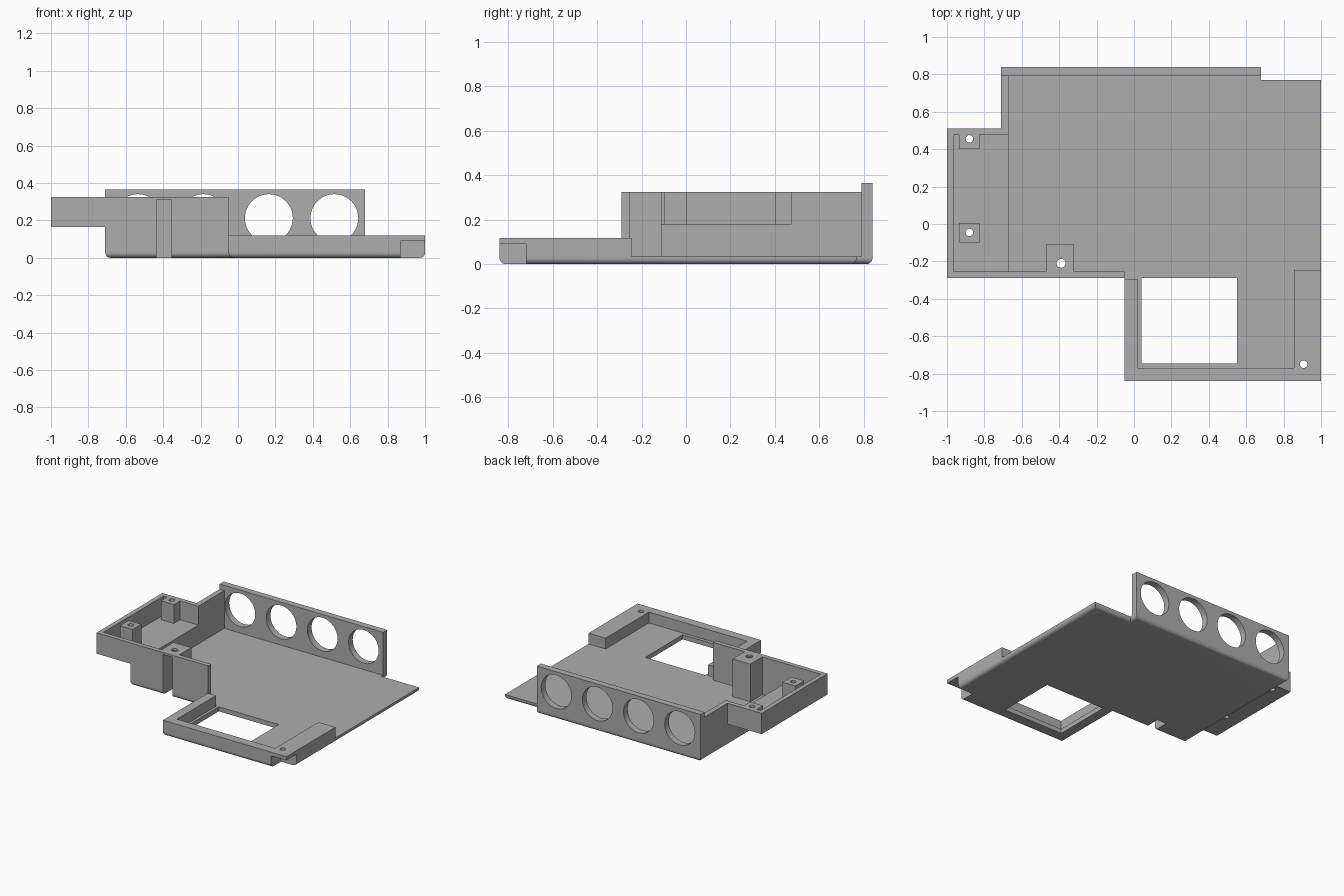
import bpy, bmesh, math
from mathutils import Matrix, Vector

default = bpy.data.objects.get("Cube")
if default:
    bpy.data.objects.remove(default, do_unlink=True)

gray = bpy.data.materials.new("plain gray")
gray.use_nodes = True
COLOR = (0.42, 0.42, 0.42, 1)
gray.diffuse_color = COLOR
gray.node_tree.nodes["Principled BSDF"].inputs["Base Color"].default_value = COLOR

FLOOR, TRAY, RIM, LOW = 0.035, 0.18, 0.325, 0.118


def add_object(name, bm):
    bmesh.ops.recalc_face_normals(bm, faces=bm.faces)
    mesh = bpy.data.meshes.new(name)
    bm.to_mesh(mesh)
    bm.free()
    mesh.materials.append(gray)
    obj = bpy.data.objects.new(name, mesh)
    bpy.context.collection.objects.link(obj)
    return obj


def prism(name, outline, z0, z1, round_bottom=0):
    """Extrude an xy outline from z0 to z1, optionally rounding the bottom rim."""
    bm = bmesh.new()
    face = bm.faces.new([bm.verts.new((x, y, z0)) for x, y in outline])
    rim = list(face.edges)
    top = bmesh.ops.extrude_face_region(bm, geom=[face], use_keep_orig=True)["geom"]
    bmesh.ops.translate(bm, vec=(0, 0, z1 - z0),
                        verts=[v for v in top if isinstance(v, bmesh.types.BMVert)])
    bmesh.ops.recalc_face_normals(bm, faces=bm.faces)
    if round_bottom:
        bmesh.ops.bevel(bm, geom=rim, offset=round_bottom, segments=5,
                        profile=0.5, affect='EDGES')
    return add_object(name, bm)


def box(name, x0, x1, y0, y1, z0, z1):
    return prism(name, [(x0, y0), (x1, y0), (x1, y1), (x0, y1)], z0, z1)


def cylinder(name, center, radius, depth, along_y=False):
    bm = bmesh.new()
    turn = Matrix.Rotation(math.pi / 2, 4, 'X') if along_y else Matrix()
    bmesh.ops.create_cone(bm, cap_ends=True, segments=48, radius1=radius, radius2=radius,
                          depth=depth, matrix=Matrix.Translation(Vector(center)) @ turn)
    return add_object(name, bm)


def cut(cutter, *parts):
    """Subtract the cutter from each part, then discard the cutter."""
    cutter.hide_render = True
    for part in parts:
        mod = part.modifiers.new("cut", 'BOOLEAN')
        mod.operation = 'DIFFERENCE'
        mod.solver = 'EXACT'
        mod.object = cutter
        bpy.context.view_layer.update()
        graph = bpy.context.evaluated_depsgraph_get()
        mesh = bpy.data.meshes.new_from_object(part.evaluated_get(graph))
        part.modifiers.clear()
        part.data = mesh
    bpy.data.objects.remove(cutter, do_unlink=True)


# Base plate with rounded lower edges
floor = prism("floor_plate", [(-0.71, -0.29), (-0.05, -0.29), (-0.05, -0.84), (1, -0.84),
                              (1, 0.77), (0.68, 0.77), (0.68, 0.84), (-0.71, 0.84)],
              0, FLOOR, round_bottom=0.027)

# Tall back wall
back = box("back_wall", -0.71, 0.68, 0.79, 0.84, FLOOR, 0.365)

# Lower and upper halves of the tall side and front walls, and the raised tray
lower = prism("lower_wall", [(-0.05, -0.29), (-0.71, -0.29), (-0.71, 0.79), (-0.67, 0.79),
                             (-0.67, -0.255), (-0.05, -0.255)], FLOOR, TRAY)
upper = prism("upper_wall", [(-0.05, -0.29), (-1, -0.29), (-1, 0.51), (-0.71, 0.51),
                             (-0.71, 0.79), (-0.67, 0.79), (-0.67, 0.475), (-0.965, 0.475),
                             (-0.965, -0.255), (-0.05, -0.255)], TRAY, RIM)
tray = box("tray_floor", -1, -0.71, -0.29, 0.51, 0.165, TRAY)

# Low frame around the window, with the wide block at the right
frame = prism("low_frame", [(-0.05, -0.84), (1, -0.84), (1, -0.245), (0.855, -0.245),
                            (0.855, -0.77), (0.02, -0.77), (0.02, -0.295), (-0.05, -0.295)],
              FLOOR, LOW)

# Screw posts
tall_post = box("tall_post", -0.47, -0.32, -0.255, -0.11, FLOOR, RIM)
front_post = box("tray_front_post", -0.935, -0.825, -0.1, 0.005, TRAY, RIM)
back_post = box("tray_back_post", -0.935, -0.825, 0.4, 0.475, TRAY, RIM)

# Window, screw access slot and corner recess
cut(box("window_cutter", 0.04, 0.55, -0.745, -0.29, -0.1, 0.1), floor)
cut(box("slot_cutter", -0.435, -0.355, -0.4, -0.17, -0.1, 0.31),
    floor, lower, upper, tall_post)
cut(box("recess_cutter", 0.87, 1.1, -0.95, -0.72, -0.1, 0.09), floor, frame)

# Four round ports in the back wall
for i in range(4):
    cut(cylinder("port_cutter", (-0.535 + 0.35 * i, 0.815, 0.212), 0.128, 0.2, True), back)

# Screw holes
for x, y, radius, parts in ((-0.88, -0.045, 0.02, (front_post, tray)),
                            (-0.88, 0.455, 0.02, (back_post, tray)),
                            (-0.39, -0.21, 0.024, (tall_post,)),
                            (0.907, -0.75, 0.02, (frame,))):
    cut(cylinder("hole_cutter", (x, y, 0.2), radius, 0.6), *parts)

# Smooth curved surfaces, sharp corners
for obj in (floor, back, lower, upper, tray, frame, tall_post, front_post, back_post):
    obj.data.shade_smooth()
    obj.data.set_sharp_from_angle(angle=math.radians(30))
